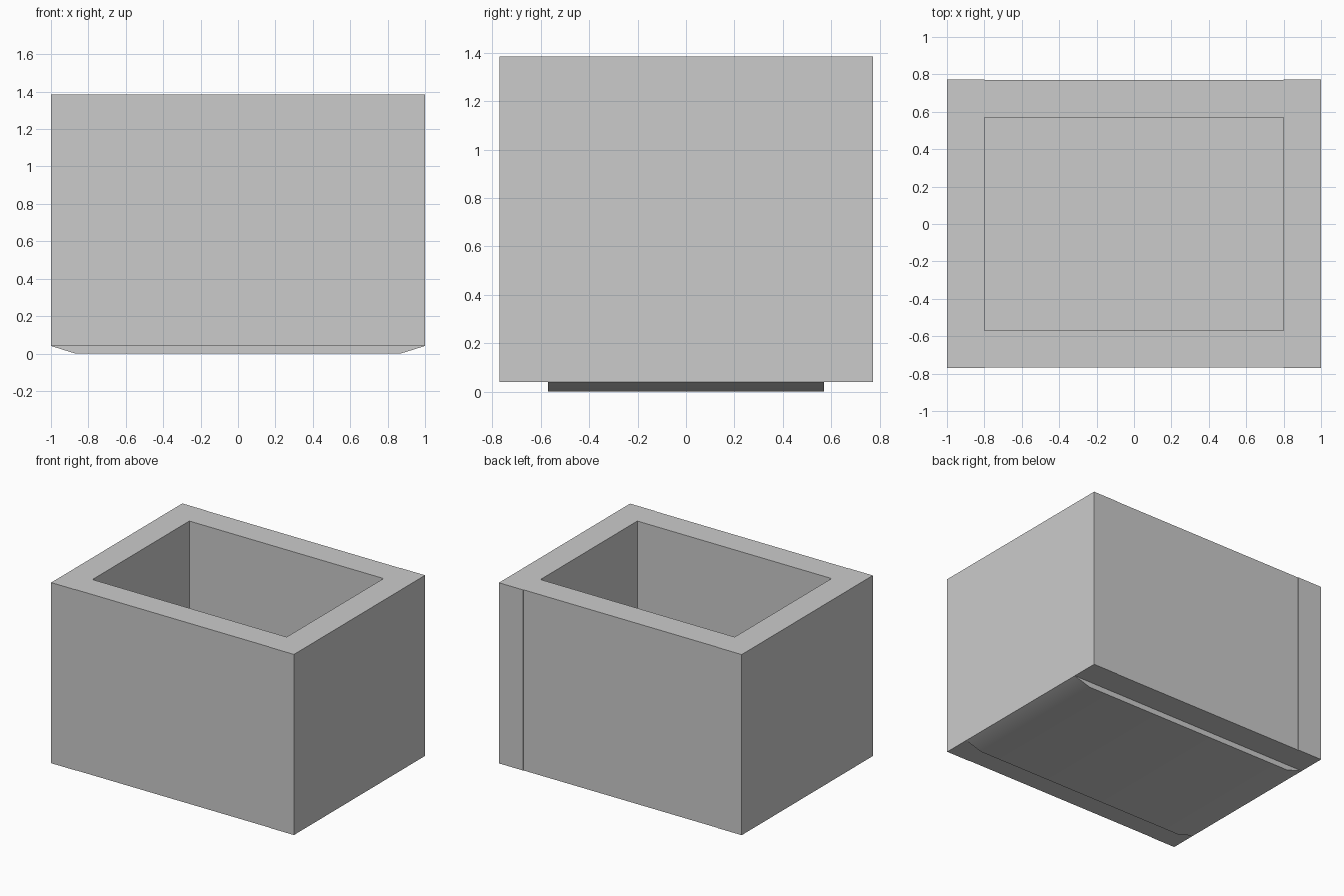
import bpy
import bmesh

cube = bpy.data.objects.get("Cube")
if cube:
    bpy.data.objects.remove(cube, do_unlink=True)

W, D = 1.0, 0.77            # half width, half depth
WALL = 0.2                  # wall thickness
BASE, TOP = 0.04, 1.385     # wall bottom and rim heights
STEP = 0.003                # side walls stand slightly proud

grey = bpy.data.materials.new("plain grey")
grey.use_nodes = True
colour = (0.6, 0.6, 0.6, 1)
grey.diffuse_color = colour
grey.node_tree.nodes["Principled BSDF"].inputs["Base Color"].default_value = colour


def prism(name, profile, y0, y1):
    """Extrude an x/z profile from y0 to y1."""
    bm = bmesh.new()
    face = bm.faces.new([bm.verts.new((x, y0, z)) for x, z in profile])
    ext = bmesh.ops.extrude_face_region(bm, geom=[face])
    moved = [v for v in ext["geom"] if isinstance(v, bmesh.types.BMVert)]
    bmesh.ops.translate(bm, verts=moved, vec=(0, y1 - y0, 0))
    bmesh.ops.recalc_face_normals(bm, faces=bm.faces)
    mesh = bpy.data.meshes.new(name)
    bm.to_mesh(mesh)
    bm.free()
    mesh.materials.append(grey)
    obj = bpy.data.objects.new(name, mesh)
    bpy.context.collection.objects.link(obj)
    return obj


def wall(name, x0, x1, y0, y1):
    return prism(name, [(x0, BASE), (x1, BASE), (x1, TOP), (x0, TOP)], y0, y1)


# Four walls around the open cavity
inner = W - WALL
wall("right_wall", -W, -inner, -D, D + STEP)
wall("left_wall", inner, W, -D, D + STEP)
wall("front_wall", -inner, inner, -D + STEP, -D + WALL)
wall("back_wall", -inner, inner, D - WALL, D)

# Floor slab with softly sloped underside ends, between front and back walls
edge = W - 0.001
half = [(0.87, 0), (edge, BASE), (edge, 0.28)]
floor = prism("floor", half + [(-x, z) for x, z in reversed(half)], WALL - D, D - WALL)

# Smooth the gentle bend under the floor, keeping the other edges sharp
bpy.ops.object.select_all(action="DESELECT")
floor.select_set(True)
bpy.context.view_layer.objects.active = floor
bpy.ops.object.shade_smooth_by_angle(angle=0.52)
